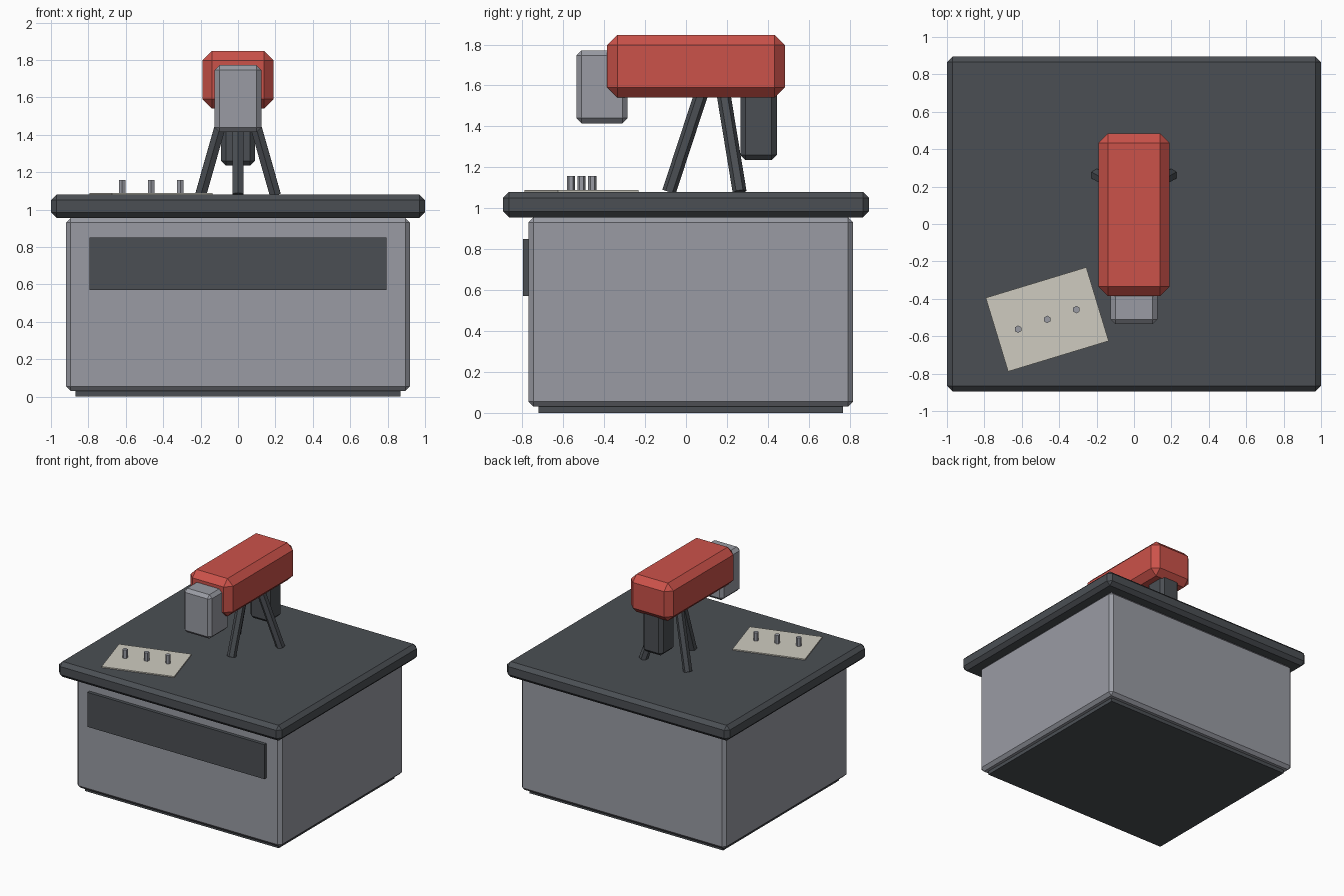
import bpy, bmesh, math
from mathutils import Vector, Matrix

if "Cube" in bpy.data.objects:
    bpy.data.objects.remove(bpy.data.objects["Cube"])


def material(name, rgb):
    m = bpy.data.materials.new(name)
    m.diffuse_color = (*rgb, 1)
    m.use_nodes = True
    m.node_tree.nodes["Principled BSDF"].inputs["Base Color"].default_value = m.diffuse_color
    return m


GREY = material("steel grey", (0.32, 0.33, 0.37))
DARK = material("charcoal", (0.07, 0.078, 0.088))
RED = material("red", (0.60, 0.085, 0.068))
CREAM = material("paper cream", (0.62, 0.60, 0.53))


def finish(name, bm, mat):
    bmesh.ops.recalc_face_normals(bm, faces=bm.faces)
    me = bpy.data.meshes.new(name)
    bm.to_mesh(me)
    bm.free()
    me.materials.append(mat)
    ob = bpy.data.objects.new(name, me)
    bpy.context.collection.objects.link(ob)
    return ob


def box(name, x, y, z, mat, bevel=0, turn=0):
    """Box from (min, max) ranges, with chamfered edges."""
    bm = bmesh.new()
    size = [r[1] - r[0] for r in (x, y, z)]
    mid = [(r[0] + r[1]) / 2 for r in (x, y, z)]
    bmesh.ops.create_cube(bm, size=1)
    bmesh.ops.scale(bm, vec=size, verts=bm.verts)
    if bevel:
        bmesh.ops.bevel(bm, geom=bm.edges[:], offset=bevel, segments=1, affect='EDGES')
    bm.transform(Matrix.Translation(mid) @ Matrix.Rotation(turn, 4, 'Z'))
    return finish(name, bm, mat)


def rod(name, a, b, r, mat):
    """Hexagonal rod between two points."""
    a, b = Vector(a), Vector(b)
    bm = bmesh.new()
    bmesh.ops.create_cone(bm, cap_ends=True, segments=6, radius1=r, radius2=r, depth=(b - a).length)
    rot = Vector((0, 0, 1)).rotation_difference(b - a).to_matrix().to_4x4()
    bm.transform(Matrix.Translation((a + b) / 2) @ rot)
    return finish(name, bm, mat)


# cabinet
box("plinth", (-0.87, 0.87), (-0.72, 0.767), (0, 0.05), DARK)
box("cabinet_body", (-0.92, 0.92), (-0.77, 0.817), (0.03, 0.955), GREY, 0.025)
box("front_panel", (-0.795, 0.795), (-0.797, -0.75), (0.57, 0.85), DARK)
box("table_top", (-1, 1), (-0.895, 0.895), (0.955, 1.08), DARK, 0.03)

# tripod legs meeting inside the red housing
apex = Vector((0, 0.147, 1.78))
for i, deg in enumerate((-90, 30, 150)):
    t = math.radians(deg)
    foot = Vector((0.23 * math.cos(t), 0.147 + 0.23 * math.sin(t), 1.08))
    rod(f"tripod_leg_{i + 1}", foot, foot.lerp(apex, 0.8), 0.034, DARK)

# device on the tripod
box("housing", (-0.19, 0.19), (-0.385, 0.483), (1.54, 1.847), RED, 0.05)
box("front_unit", (-0.125, 0.125), (-0.535, -0.285), (1.415, 1.772), GREY, 0.025)
box("rear_unit", (-0.09, 0.09), (0.266, 0.444), (1.235, 1.6), DARK, 0.025)

# sheet with three pegs, turned slightly
cx, cy, turn = -0.464, -0.51, 0.295
box("sheet", (cx - 0.281, cx + 0.281), (cy - 0.206, cy + 0.206), (1.08, 1.089), CREAM, 0, turn)
for i in (-1, 0, 1):
    px, py = cx + 0.163 * i * math.cos(turn), cy + 0.18 * i * math.sin(turn)
    rod(f"peg_{i + 2}", (px, py, 1.08), (px, py, 1.157), 0.02, GREY)
